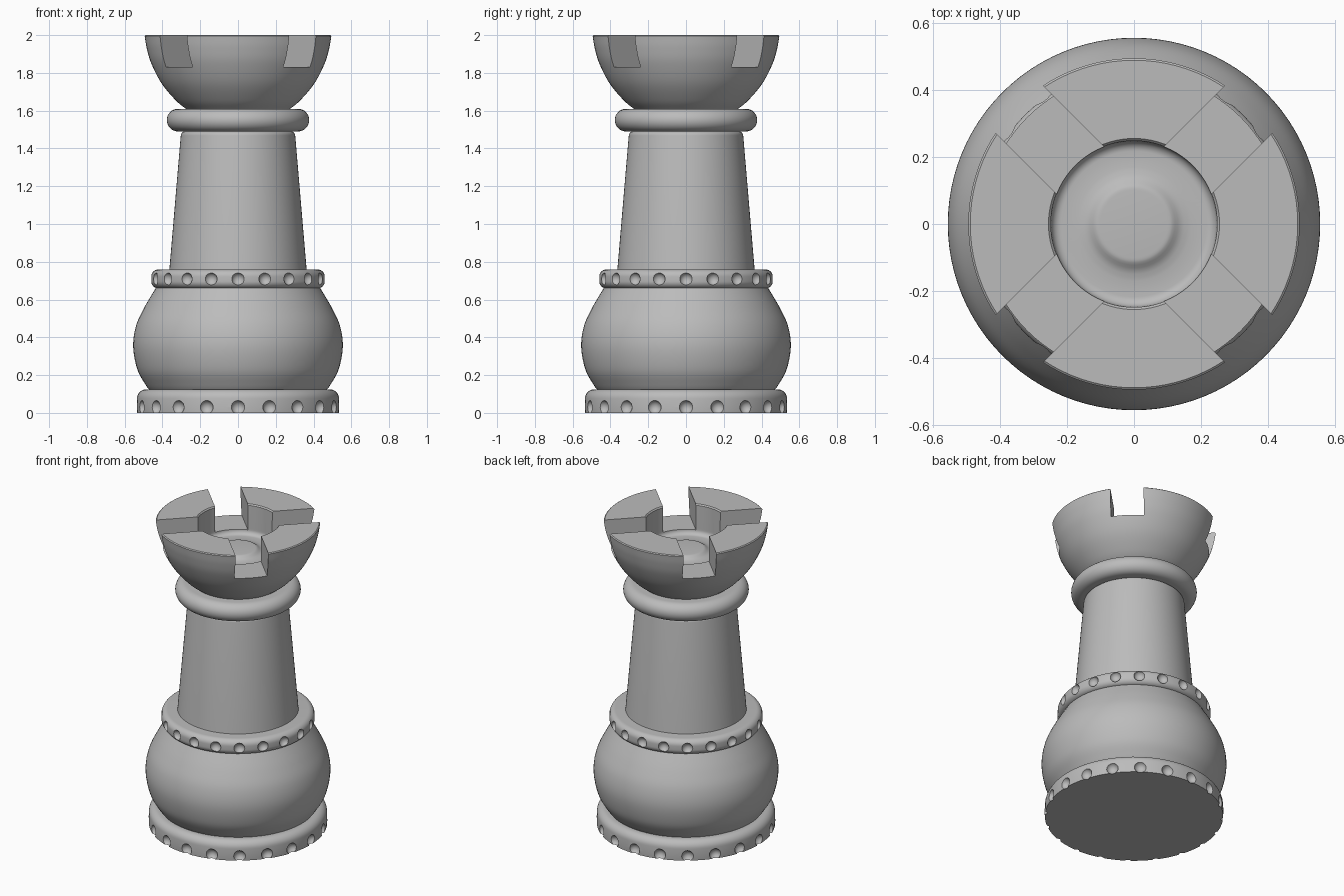
import bpy
import bmesh
from math import pi, cos, sin, radians
from mathutils import Matrix, Vector

cube = bpy.data.objects.get("Cube")
if cube:
    bpy.data.objects.remove(cube, do_unlink=True)

stone = bpy.data.materials.new("grey stone")
stone.use_nodes = True
GREY = (0.5, 0.5, 0.5, 1)
stone.diffuse_color = GREY
stone.node_tree.nodes["Principled BSDF"].inputs["Base Color"].default_value = GREY


def add_object(name, bm):
    mesh = bpy.data.meshes.new(name)
    bmesh.ops.recalc_face_normals(bm, faces=bm.faces)
    bm.to_mesh(mesh)
    bm.free()
    obj = bpy.data.objects.new(name, mesh)
    bpy.context.collection.objects.link(obj)
    mesh.materials.append(stone)
    return obj


def lathe(name, profile, steps=96):
    """Turn a (radius, height) profile, closed by flat caps, around z."""
    bm = bmesh.new()
    rings = [[bm.verts.new((r * cos(2 * pi * i / steps), r * sin(2 * pi * i / steps), z))
              for i in range(steps)] for r, z in profile]
    for low, high in zip(rings, rings[1:]):
        for i in range(steps):
            j = (i + 1) % steps
            bm.faces.new((low[i], low[j], high[j], high[i]))
    bm.faces.new(rings[0][::-1])
    bm.faces.new(rings[-1])
    return add_object(name, bm)


def curve(points, steps=6):
    """Smooth profile passing through the given points."""
    pts = [Vector(p) for p in points]
    pts = [2 * pts[0] - pts[1]] + pts + [2 * pts[-1] - pts[-2]]
    out = []
    for a, b, c, d in zip(pts, pts[1:], pts[2:], pts[3:]):
        for k in range(steps):
            t = k / steps
            out.append(0.5 * (2 * b + (c - a) * t + (2 * a - 5 * b + 4 * c - d) * t * t
                              + (3 * b - a - 3 * c + d) * t ** 3))
    return out + [pts[-2]]


def arc(r, z, radius, start, end, steps=8):
    return [(r + radius * cos(radians(start + (end - start) * i / steps)),
             z + radius * sin(radians(start + (end - start) * i / steps)))
            for i in range(steps + 1)]


def carve(obj, cutter):
    mod = obj.modifiers.new("carve", 'BOOLEAN')
    mod.operation, mod.solver, mod.object = 'DIFFERENCE', 'EXACT', cutter
    bpy.context.view_layer.objects.active = obj
    bpy.ops.object.modifier_apply(modifier=mod.name)
    bpy.data.objects.remove(cutter, do_unlink=True)


def dimple_cutter(radius, height, size, count=20):
    bm = bmesh.new()
    for i in range(count):
        a = 2 * pi * i / count
        place = Matrix.Translation((radius * cos(a), radius * sin(a), height))
        bmesh.ops.create_uvsphere(bm, u_segments=20, v_segments=12, radius=size, matrix=place)
    return add_object("dimple_cutter", bm)


# Foot with scooped lower rim
foot = lathe("foot", [(0.535, 0), (0.537, 0.03)] + arc(0.485, 0.075, 0.05, 0, 90))
carve(foot, dimple_cutter(0.545, 0.03, 0.037))

# Bulging body
body = lathe("body", curve([(0.46, 0.11), (0.49, 0.15), (0.533, 0.23), (0.555, 0.35),
                            (0.54, 0.46), (0.495, 0.56), (0.43, 0.67)]))

# Dimpled ring above the body
ring = lathe("dimpled_ring", arc(0.422, 0.697, 0.038, -90, 0) + arc(0.422, 0.721, 0.038, 0, 90))
carve(ring, dimple_cutter(0.467, 0.709, 0.034))

# Tapered column and rounded collar
column = lathe("column", [(0.365, 0.75), (0.362, 0.775)] + arc(0.28, 1.467, 0.023, 5, 90))
collar = lathe("collar", arc(0.317, 1.55, 0.06, -90, 90, 16))

# Crown bowl with a dished top and a low central boss
crown = lathe("crown", curve([(0.27, 1.605), (0.33, 1.655), (0.405, 1.745),
                              (0.459, 1.85), (0.483, 1.93), (0.494, 1.995)])
              + [(0.488, 2.0), (0.255, 2.0), (0.248, 1.992), (0.247, 1.84)]
              + arc(0.217, 1.83, 0.03, 0, -90)
              + curve([(0.17, 1.80), (0.14, 1.807), (0.115, 1.823), (0.1, 1.826)], 3))

# Four diagonal battlement gaps
bm = bmesh.new()
for k in range(4):
    bmesh.ops.create_cube(bm, size=1, matrix=Matrix.Rotation(pi / 4 + k * pi / 2, 4, 'Z')
                          @ Matrix.Translation((0.41, 0, 1.98))
                          @ Matrix.Diagonal((0.42, 0.2, 0.3, 1)))
carve(crown, add_object("gap_cutter", bm))

# Smooth curved surfaces, keep crisp edges
bpy.ops.object.select_all(action='DESELECT')
for obj in (foot, body, ring, column, collar, crown):
    obj.select_set(True)
bpy.context.view_layer.objects.active = crown
bpy.ops.object.shade_smooth_by_angle(angle=radians(32))
